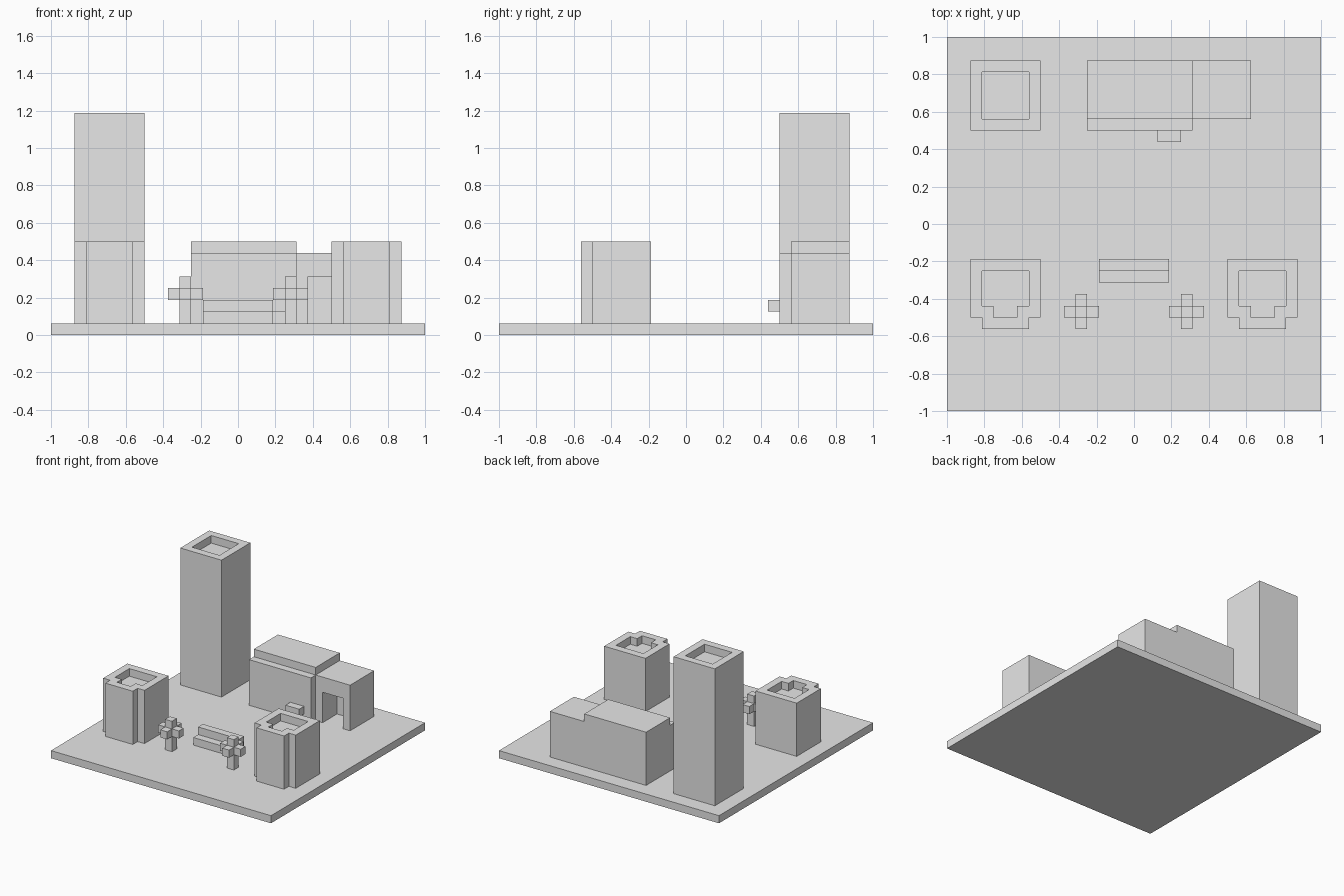
import bpy
import bmesh
from mathutils import Vector

U = 1 / 16  # one building block; all sizes below are in blocks

cube = bpy.data.objects.get("Cube")
if cube:
    bpy.data.objects.remove(cube, do_unlink=True)

grey = bpy.data.materials.new("plain grey")
grey.use_nodes = True
grey.diffuse_color = (0.8, 0.8, 0.8, 1)
grey.node_tree.nodes["Principled BSDF"].inputs["Base Color"].default_value = (0.8, 0.8, 0.8, 1)


def make_object(name, bm):
    bmesh.ops.recalc_face_normals(bm, faces=bm.faces)
    mesh = bpy.data.meshes.new(name)
    bm.to_mesh(mesh)
    bm.free()
    mesh.materials.append(grey)
    obj = bpy.data.objects.new(name, mesh)
    bpy.context.collection.objects.link(obj)
    return obj


def add_prism(bm, profile, lo, hi, axis="z"):
    """Extrude an (x, y) outline along z, or a (y, z) outline along x."""
    def place(a, b, c):
        return Vector((a, b, c) if axis == "z" else (c, a, b)) * U
    face = bm.faces.new([bm.verts.new(place(a, b, lo)) for a, b in profile])
    top = bmesh.ops.extrude_face_region(bm, geom=[face])["geom"]
    bmesh.ops.translate(bm, vec=place(0, 0, hi - lo),
                        verts=[v for v in top if isinstance(v, bmesh.types.BMVert)])


def prism(name, profile, lo, hi, axis="z"):
    bm = bmesh.new()
    add_prism(bm, profile, lo, hi, axis)
    return make_object(name, bm)


def rect(x0, x1, y0, y1):
    return [(x0, y0), (x1, y0), (x1, y1), (x0, y1)]


def tee(cx, wide, narrow, back, shoulder, front):
    """Rectangle with a narrower bay at the front."""
    return [(cx - wide, back), (cx - wide, shoulder), (cx - narrow, shoulder),
            (cx - narrow, front), (cx + narrow, front), (cx + narrow, shoulder),
            (cx + wide, shoulder), (cx + wide, back)]


def carve(obj, cutter):
    cutter.hide_render = True
    mod = obj.modifiers.new("carve", "BOOLEAN")
    mod.operation = "DIFFERENCE"
    mod.solver = "EXACT"
    mod.object = cutter
    bpy.context.view_layer.objects.active = obj
    bpy.ops.object.modifier_apply(modifier=mod.name)
    bpy.data.objects.remove(cutter, do_unlink=True)


# Ground
prism("ground_slab", rect(-16, 16, -16, 16), 0, 1)

# Tall tower with a sunken roof
tower = prism("tall_tower", rect(-14, -8, 8, 14), 1, 19)
carve(tower, prism("roof_cutter", rect(-13, -9, 9, 13), 18, 20))

# Pair of front towers with a bay and a sunken roof
for side, cx in (("right", -11), ("left", 11)):
    tower = prism(f"{side}_front_tower", tee(cx, 3, 2, -3, -8, -9), 1, 8)
    carve(tower, prism("roof_cutter", tee(cx, 2, 1, -4, -7, -8), 7, 9))

# Main hall with a stepped roof, and its awning
hall_side = [(8, 1), (14, 1), (14, 8), (9, 8), (9, 7), (8, 7)]
prism("main_hall", hall_side, -4, 5, axis="x")
prism("hall_awning", rect(2, 4, 7, 8), 2, 3)

# Wing with a deep doorway
wing = prism("hall_wing", rect(5, 10, 9, 14), 1, 7)
carve(wing, prism("doorway_cutter", rect(6, 9, 8, 12), 0, 5))

# Bench: seat in front, backrest behind
bench_side = [(-5, 1), (-3, 1), (-3, 3), (-4, 3), (-4, 2), (-5, 2)]
prism("bench", bench_side, -3, 3, axis="x")

# Pair of trees: trunk and crossed branches
for side, x in (("right", -5), ("left", 4)):
    bm = bmesh.new()
    add_prism(bm, rect(x, x + 1, -8, -7), 1, 5)
    add_prism(bm, rect(x - 1, x + 2, -8, -7), 3, 4)
    add_prism(bm, rect(x, x + 1, -9, -6), 3, 4)
    make_object(f"{side}_tree", bm)
